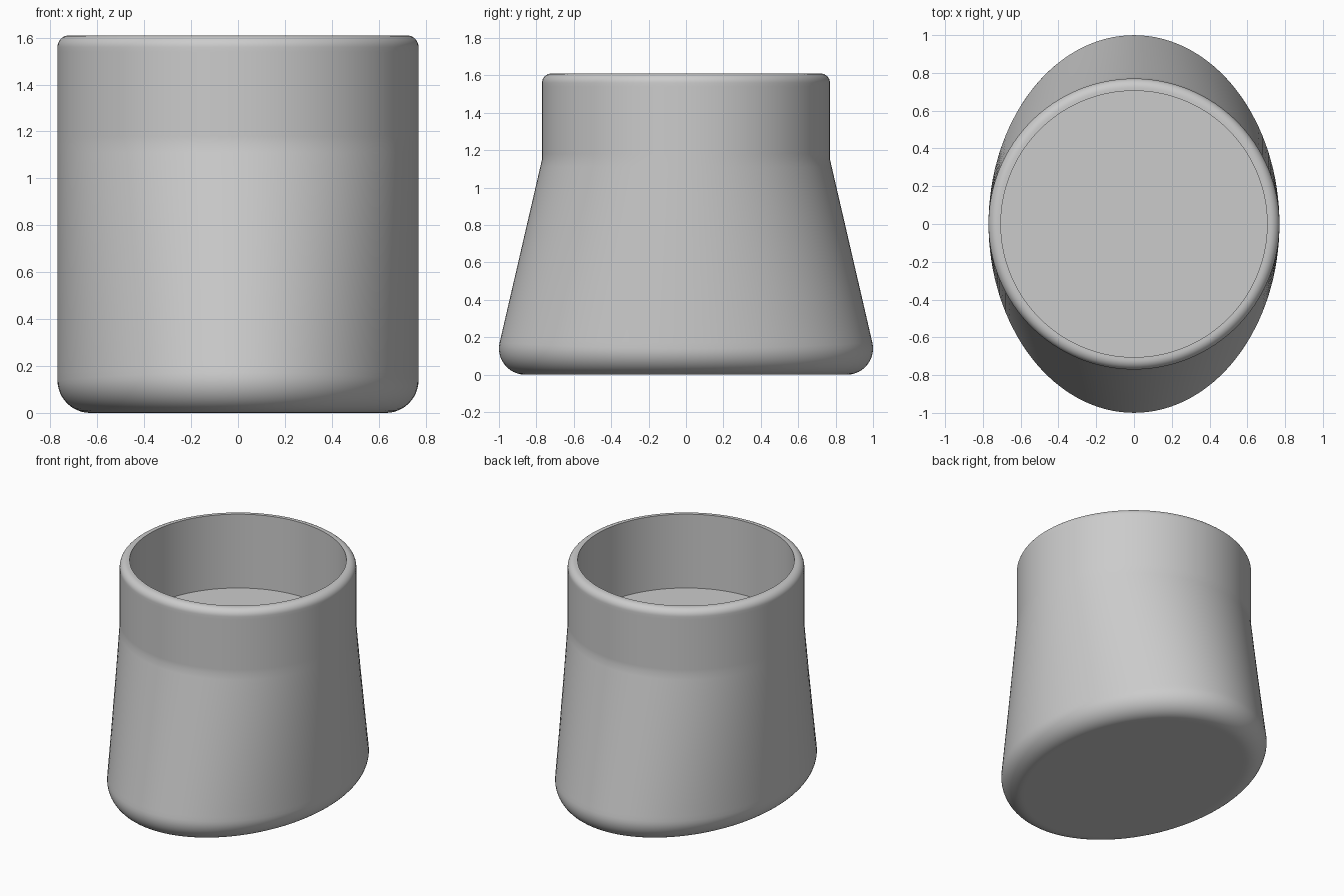
import bpy, bmesh
from math import sin, cos, pi, radians

if "Cube" in bpy.data.objects:
    bpy.data.objects.remove(bpy.data.objects["Cube"], do_unlink=True)

SIDES = 128
R, LONG = 0.77, 1.0           # round collar radius, long half-axis of the foot
TOP, SHOULDER, FLOOR = 1.61, 1.15, 1.08
BORE, RIM, FOOT = 0.705, 0.05, 0.14   # socket radius, rim and foot fillets
TILT = radians(13)            # slope of the flared wall

grey = bpy.data.materials.new("light grey")
grey.use_nodes = True
colour = (0.6, 0.6, 0.6, 1)
grey.diffuse_color = colour
grey.node_tree.nodes["Principled BSDF"].inputs["Base Color"].default_value = colour

# Each section: half-axis in x, half-axis in y, height at the x ends, height at the y ends
sections = []


def round_section(r, z):
    sections.append((r, r, z, z))


# Foot: flat underside, then a fillet that meets the flared wall tangentially
sections.append((R - FOOT - 0.02, LONG - FOOT - 0.02, 0, 0))
for i in range(13):
    t = i / 12
    ax = -pi / 2 + t * pi / 2
    ay = -pi / 2 + t * (pi / 2 + TILT)
    sections.append((R - FOOT + FOOT * cos(ax), LONG - FOOT + FOOT * cos(ay),
                     FOOT + FOOT * sin(ax), FOOT + FOOT * sin(ay)))

# Flared wall from the oval foot to the round collar
foot_end = sections[-1]
for t in (0.03, 0.25, 0.5, 0.75, 0.96):
    sections.append(tuple(a + (b - a) * t for a, b in
                          zip(foot_end, (R, R, SHOULDER, SHOULDER))))
round_section(R, SHOULDER)
round_section(R, SHOULDER + 0.03)

# Collar and rounded rim
round_section(R, TOP - RIM - 0.02)
for i in range(9):
    a = i / 8 * pi / 2
    round_section(R - RIM + RIM * cos(a), TOP - RIM + RIM * sin(a))

# Socket
round_section(BORE, TOP)
round_section(BORE, FLOOR)

bm = bmesh.new()
rings = []
for rx, ry, zx, zy in sections:
    ring = []
    for k in range(SIDES):
        c, s = cos(2 * pi * k / SIDES), sin(2 * pi * k / SIDES)
        ring.append(bm.verts.new((rx * c, ry * s, zx + (zy - zx) * s * s)))
    rings.append(ring)
for low, high in zip(rings, rings[1:]):
    for k in range(SIDES):
        n = (k + 1) % SIDES
        bm.faces.new((low[k], low[n], high[n], high[k]))
bm.faces.new(rings[0][::-1])
bm.faces.new(rings[-1])

mesh = bpy.data.meshes.new("leg_cap")
bm.to_mesh(mesh)
bm.free()
mesh.materials.append(grey)
cap = bpy.data.objects.new("leg_cap", mesh)
bpy.context.collection.objects.link(cap)
bpy.context.view_layer.objects.active = cap
cap.select_set(True)
bpy.ops.object.shade_smooth_by_angle(angle=radians(30))
